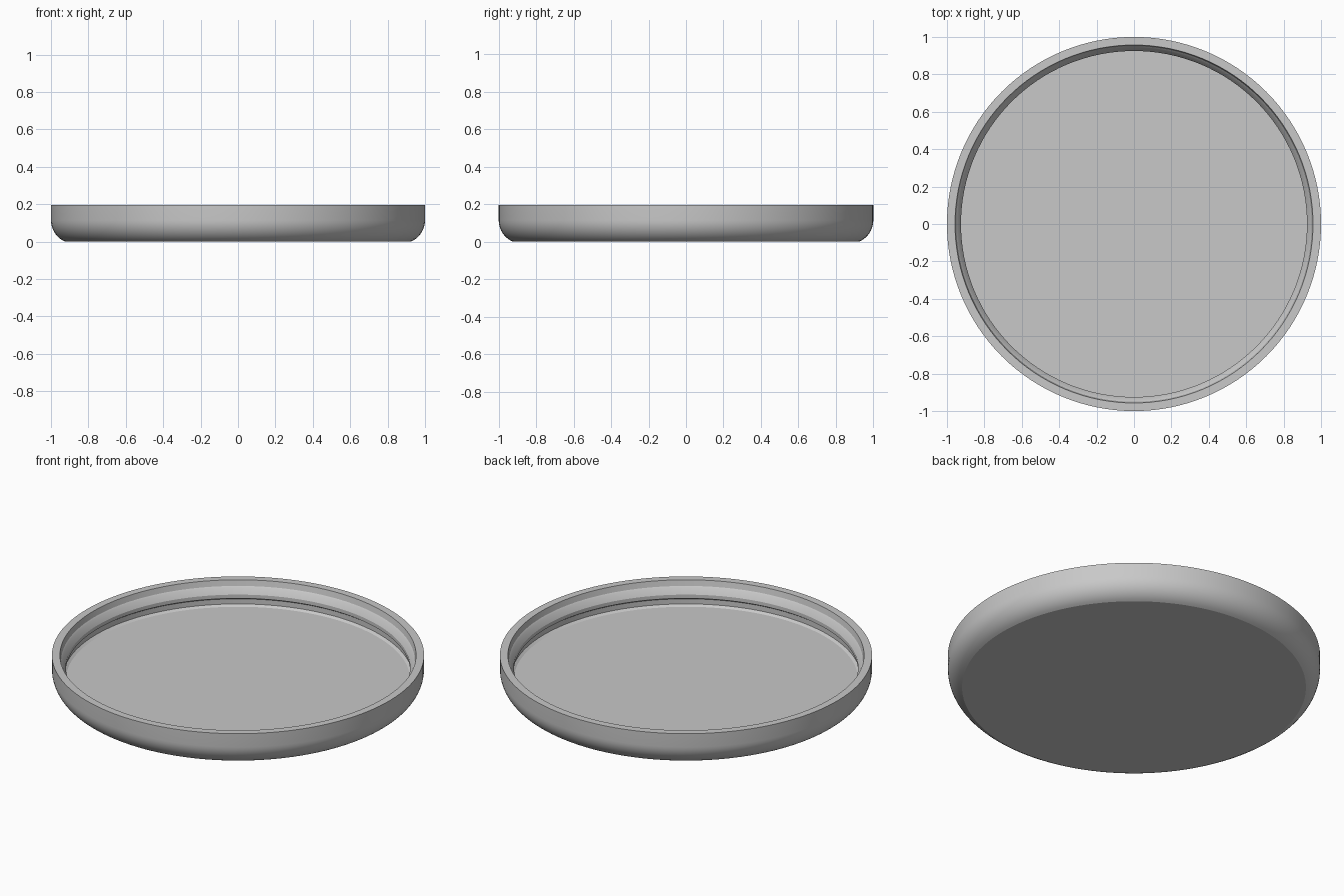
import bpy
import bmesh
from math import asin, cos, sin, radians, tau

SEGMENTS = 128
HEIGHT = 0.195

if "Cube" in bpy.data.objects:
    bpy.data.objects.remove(bpy.data.objects["Cube"], do_unlink=True)

# Plain grey material
grey = bpy.data.materials.new("plain grey")
grey.use_nodes = True
colour = (0.58, 0.58, 0.58, 1)
grey.diffuse_color = colour
grey.node_tree.nodes["Principled BSDF"].inputs["Base Color"].default_value = colour


def lathe(name, profile, material):
    """Revolve an (r, z) profile that begins and ends on the axis."""
    bm = bmesh.new()
    verts = [bm.verts.new((r, 0, z)) for r, z in profile]
    edges = [bm.edges.new(pair) for pair in zip(verts, verts[1:])]
    bmesh.ops.spin(bm, geom=verts + edges, cent=(0, 0, 0), axis=(0, 0, 1),
                   angle=tau, steps=SEGMENTS, use_duplicate=False)
    bmesh.ops.remove_doubles(bm, verts=bm.verts, dist=1e-4)
    bmesh.ops.recalc_face_normals(bm, faces=bm.faces)
    mesh = bpy.data.meshes.new(name)
    bm.to_mesh(mesh)
    bm.free()
    mesh.materials.append(material)
    obj = bpy.data.objects.new(name, mesh)
    bpy.context.collection.objects.link(obj)
    bpy.ops.object.select_all(action="DESELECT")
    obj.select_set(True)
    bpy.context.view_layer.objects.active = obj
    bpy.ops.object.shade_smooth_by_angle(angle=radians(25))
    return obj


# Rounded lower outside edge, meeting the flat base at a crease
radius, centre_z = 0.125, 0.115
start = asin(centre_z / radius)
steps = 10
outside = [(1 - radius + radius * cos(start * (1 - i / steps)),
            centre_z - radius * sin(start * (1 - i / steps)))
           for i in range(steps + 1)]

# Inside wall: chamfered mouth, retaining ridge, groove, then the floor
inside = [(0.957, HEIGHT), (0.95, 0.162), (0.943, 0.155), (0.925, 0.122),
          (0.925, 0.1), (0.94, 0.09), (0.94, 0.06), (0.925, 0.05)]

lathe("round_lid", [(0, 0)] + outside + [(1, HEIGHT)] + inside + [(0, 0.05)], grey)
